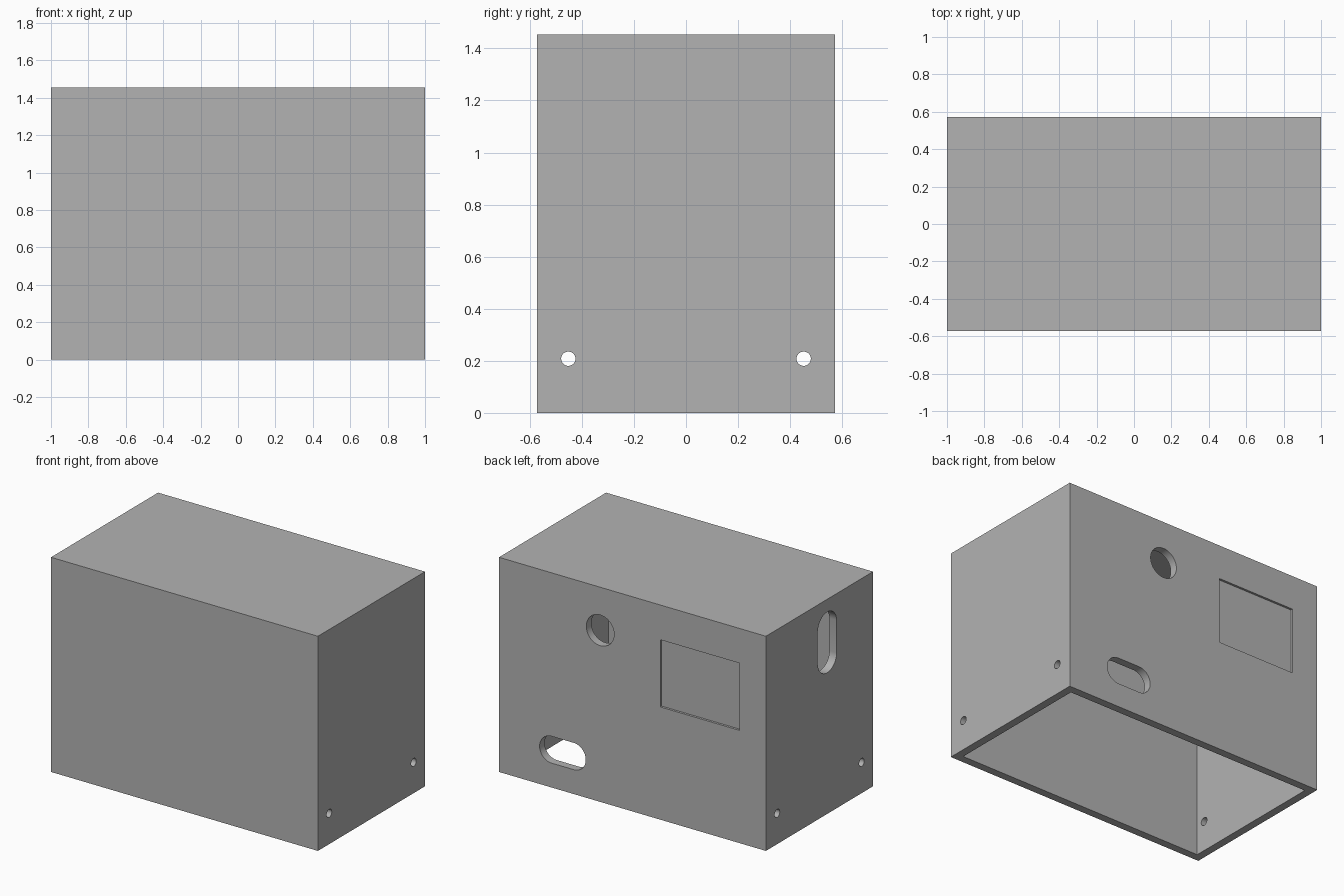
import bpy
import bmesh
import math
from mathutils import Vector

if "Cube" in bpy.data.objects:
    bpy.data.objects.remove(bpy.data.objects["Cube"], do_unlink=True)

WIDTH, DEPTH, HEIGHT, WALL = 2.0, 1.146, 1.454, 0.0545
BACK, SIDE = DEPTH / 2, WIDTH / 2
POCKET = 0.015


def material(name, rgb):
    mat = bpy.data.materials.new(name)
    mat.use_nodes = True
    mat.diffuse_color = (*rgb, 1)
    mat.node_tree.nodes["Principled BSDF"].inputs["Base Color"].default_value = (*rgb, 1)
    return mat


def mesh_object(name, bm):
    bmesh.ops.recalc_face_normals(bm, faces=bm.faces)
    mesh = bpy.data.meshes.new(name)
    bm.to_mesh(mesh)
    bm.free()
    obj = bpy.data.objects.new(name, mesh)
    bpy.context.collection.objects.link(obj)
    return obj


def box(name, size, centre):
    bm = bmesh.new()
    bmesh.ops.create_cube(bm, size=1)
    bmesh.ops.scale(bm, vec=size, verts=bm.verts)
    bmesh.ops.translate(bm, vec=centre, verts=bm.verts)
    return mesh_object(name, bm)


def slot(name, axis, centre, radius, stretch_u=0, stretch_z=0, segments=48):
    """Round or slotted prism through one wall, along the X or Y axis."""
    bm = bmesh.new()
    along = Vector((1, 0, 0)) if axis == "X" else Vector((0, 1, 0))
    across = Vector((0, 1, 0)) if axis == "X" else Vector((1, 0, 0))
    verts = []
    for i in range(segments):
        angle = math.tau * (i + 0.5) / segments
        c, s = math.cos(angle), math.sin(angle)
        u = radius * c + math.copysign(stretch_u, c)
        z = radius * s + math.copysign(stretch_z, s)
        verts.append(bm.verts.new(Vector(centre) + across * u + Vector((0, 0, z)) - along * 0.1))
    face = bm.faces.new(verts)
    end = bmesh.ops.extrude_face_region(bm, geom=[face])["geom"]
    moved = [v for v in end if isinstance(v, bmesh.types.BMVert)]
    bmesh.ops.translate(bm, vec=along * 0.2, verts=moved)
    return mesh_object(name, bm)


def cut(target, cutter):
    mod = target.modifiers.new(cutter.name, "BOOLEAN")
    mod.operation = "DIFFERENCE"
    mod.solver = "EXACT"
    mod.object = cutter
    cutter.hide_render = True
    bpy.context.view_layer.objects.active = target
    bpy.ops.object.modifier_apply(modifier=mod.name)
    bpy.data.objects.remove(cutter, do_unlink=True)


# Enclosure shell, open underneath
shell = box("enclosure_shell", (WIDTH, DEPTH, HEIGHT), (0, 0, HEIGHT / 2))
shell.data.materials.append(material("light_grey", (0.45, 0.45, 0.45)))
cut(shell, box("cavity", (WIDTH - 2 * WALL, DEPTH - 2 * WALL, HEIGHT), (0, 0, HEIGHT / 2 - WALL)))

# Back wall: round hole, cable slot and shallow label recess
cut(shell, slot("round_hole", "Y", (0.242, BACK, 1.162), 0.104))
cut(shell, slot("cable_slot", "Y", (0.523, BACK, 0.256), 0.091, stretch_u=0.082))
cut(shell, box("label_recess", (0.593, 2 * POCKET, 0.455), (-0.505, BACK, 0.991)))

# Upright slot in the right wall
cut(shell, slot("upright_slot", "X", (-SIDE, -0.083, 1.162), 0.102, stretch_z=0.104))

# Screw holes near the bottom of both side walls
for x in (-SIDE, SIDE):
    for y in (-0.452, 0.452):
        cut(shell, slot("screw_hole", "X", (x, y, 0.208), 0.0275, segments=32))

# Smooth hole walls, sharp box edges
bpy.ops.object.select_all(action="DESELECT")
shell.select_set(True)
bpy.context.view_layer.objects.active = shell
bpy.ops.object.shade_smooth_by_angle(angle=math.radians(30))
